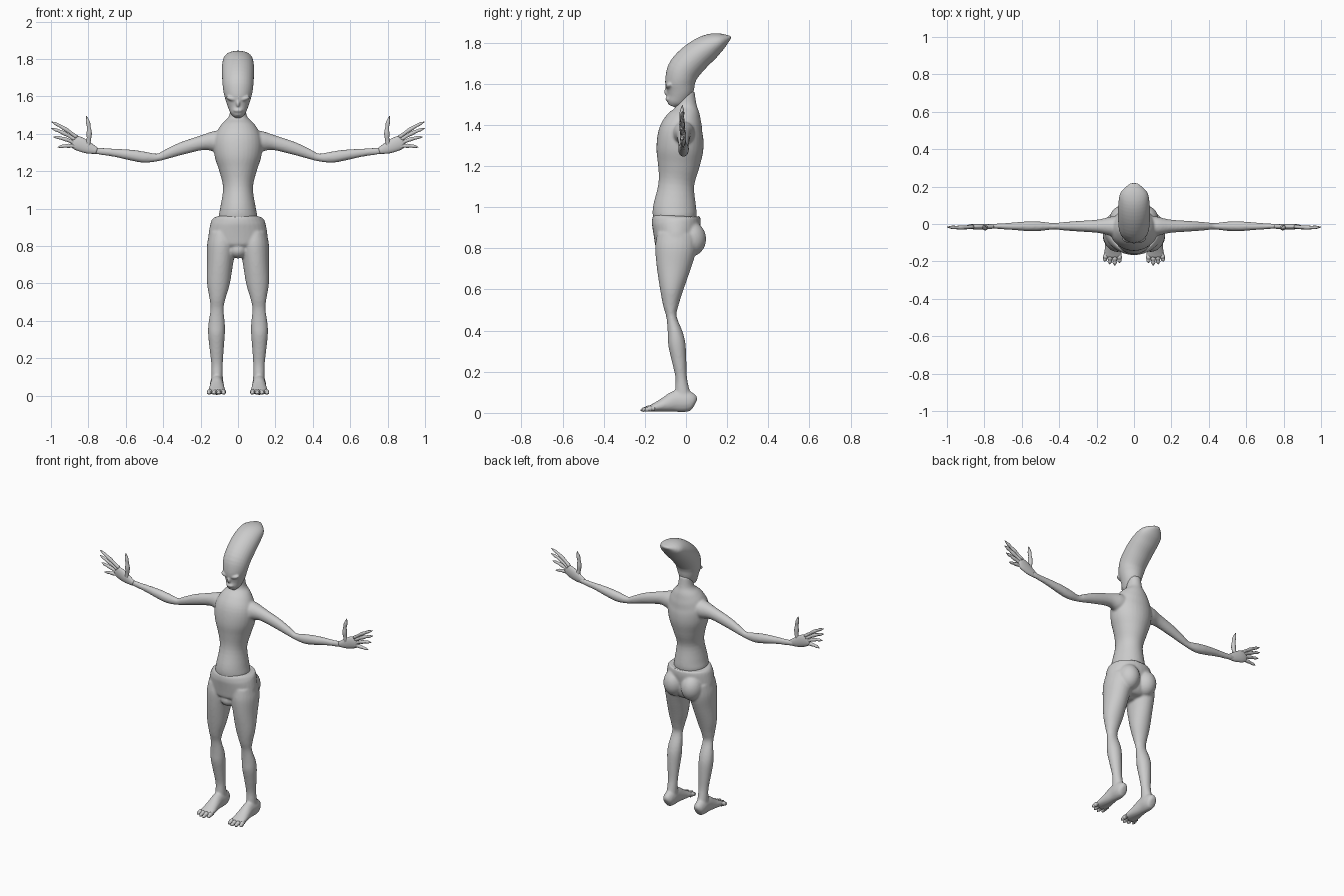
import bpy, bmesh, math
from mathutils import Vector, Matrix

X, Y = Vector((1, 0, 0)), Vector((0, 1, 0))


def spline(a, b, c, d, t):
    return [0.5 * (2 * q + (r - p) * t + (2 * p - 5 * q + 4 * r - s) * t * t
                   + (3 * q - p - 3 * r + s) * t ** 3) for p, q, r, s in zip(a, b, c, d)]


def loft(bm, rings, side, mirror=False, n=24, steps=4):
    """Smooth tube through rings (x, y, z, radius along side, other radius)."""
    pad = [rings[0]] + list(rings) + [rings[-1]]
    fine = [spline(*pad[i:i + 4], k / steps) for i in range(len(rings) - 1) for k in range(steps)]
    fine.append(rings[-1])
    pts = [Vector(r[:3]) for r in fine]
    for sx in ((1, -1) if mirror else (1,)):
        loops = []
        for i, r in enumerate(fine):
            t = (pts[min(i + 1, len(pts) - 1)] - pts[max(i - 1, 0)]).normalized()
            s = (side - t * side.dot(t)).normalized()
            v = t.cross(s)
            loop = []
            for k in range(n):
                a = 2 * math.pi * k / n
                p = pts[i] + s * math.cos(a) * max(r[3], .001) + v * math.sin(a) * max(r[4], .001)
                loop.append(bm.verts.new((p.x * sx, p.y, p.z)))
            loops.append(loop)
        for a, b in zip(loops, loops[1:]):
            for k in range(n):
                bm.faces.new((a[k], a[(k + 1) % n], b[(k + 1) % n], b[k]))
        bm.faces.new(loops[0])
        bm.faces.new(loops[-1])


def ball(bm, c, r, tilt=0, mirror=False):
    for sx in ((1, -1) if mirror else (1,)):
        m = (Matrix.Translation((c[0] * sx, c[1], c[2])) @ Matrix.Rotation(tilt * sx, 4, 'Y')
             @ Matrix.Diagonal((*r, 1)))
        bmesh.ops.create_uvsphere(bm, u_segments=24, v_segments=14, radius=1, matrix=m)


def digit(bm, a, b, r, bend, side):
    """Knuckled tapering finger or toe from a to b."""
    a, b, bend = Vector(a), Vector(b), Vector(bend)
    prof = [(0, 1), (.25, .85), (.45, 1.05), (.65, .75), (.8, .8), (1, .12)]
    loft(bm, [(*(a.lerp(b, t) + bend * math.sin(math.pi * t)), r * k, r * k) for t, k in prof],
         side, True, 10, 3)


def finish(name, bm, voxel=0, smooth=4):
    bmesh.ops.recalc_face_normals(bm, faces=bm.faces)
    for f in bm.faces:
        f.smooth = True
    me = bpy.data.meshes.new(name)
    bm.to_mesh(me)
    bm.free()
    ob = bpy.data.objects.new(name, me)
    bpy.context.collection.objects.link(ob)
    if voxel:
        m = ob.modifiers.new("blend", 'REMESH')
        m.mode = 'VOXEL'
        m.voxel_size = voxel
        m.use_smooth_shade = True
        s = ob.modifiers.new("soften", 'SMOOTH')
        s.factor = .5
        s.iterations = smooth
    return ob


# torso with neck and arms
bm = bmesh.new()
torso = [(.88, -.055, .09, .09), (.95, -.055, .104, .105), (1.0, -.055, .096, .105),
         (1.11, -.047, .08, .087), (1.2, -.036, .1, .101), (1.28, -.03, .125, .114),
         (1.36, -.025, .13, .109), (1.42, -.01, .108, .09), (1.46, .0, .08, .068),
         (1.495, .002, .048, .05), (1.56, .0, .04, .042)]
loft(bm, [(0, y, z, rx, ry) for z, y, rx, ry in torso], X, n=32)
arm = [(.06, 1.36, .055, .05), (.12, 1.36, .052, .056), (.19, 1.353, .036, .04),
       (.30, 1.322, .028, .034), (.38, 1.292, .022, .026), (.43, 1.274, .017, .021),
       (.50, 1.275, .025, .03), (.57, 1.286, .026, .029), (.66, 1.299, .019, .022),
       (.75, 1.308, .013, .018), (.785, 1.316, .012, .019)]
loft(bm, [(x, -.012, z, ry, rz) for x, z, ry, rz in arm], Y, True)
finish("torso_and_arms", bm, .007)

# hands
bm = bmesh.new()
palm = [(.755, 1.309, .011, .017), (.80, 1.325, .014, .031), (.845, 1.345, .015, .038),
        (.875, 1.358, .012, .034), (.888, 1.364, .006, .022)]
loft(bm, [(x, -.014, z, ry, rz) for x, z, ry, rz in palm], Y, True, 16)
for a, b in [((.862, 1.382), (.998, 1.465)), ((.872, 1.37), (1.0, 1.43)),
             ((.872, 1.35), (.987, 1.384)), ((.86, 1.332), (.965, 1.328))]:
    digit(bm, (a[0], -.014, a[1]), (b[0], -.016, b[1]), .011, (0, -.004, .006), Y)
digit(bm, (.805, -.014, 1.325), (.81, -.018, 1.495), .014, (-.012, -.004, 0), Y)
finish("hands", bm)

# hips, legs and feet
bm = bmesh.new()
hips = [(.958, -.05, .112, .104), (.948, -.05, .134, .116), (.92, -.047, .147, .119),
        (.85, -.047, .158, .108), (.8, -.045, .14, .1), (.76, -.05, .09, .07), (.74, -.05, .04, .03)]
loft(bm, [(0, y, z, rx, ry) for z, y, rx, ry in hips], X, n=32)
ball(bm, (.064, .022, .845), (.068, .076, .085), mirror=True)
ball(bm, (0, -.095, .78), (.05, .05, .046))
leg = [(.088, -.045, .87, .066, .095), (.089, -.05, .80, .077, .1), (.096, -.06, .71, .07, .084),
       (.105, -.07, .6, .061, .057), (.11, -.074, .52, .043, .037), (.112, -.07, .465, .035, .025),
       (.114, -.052, .385, .044, .037), (.115, -.044, .33, .045, .042), (.114, -.033, .25, .038, .035),
       (.112, -.023, .17, .031, .028), (.112, -.018, .11, .031, .035), (.112, -.01, .05, .033, .04)]
loft(bm, leg, X, True)
foot = [(.045, .045, .015, .022), (.033, .05, .03, .042), (.0, .056, .037, .052),
        (-.05, .056, .036, .052), (-.1, .041, .041, .037), (-.15, .027, .046, .022),
        (-.18, .02, .045, .014)]
loft(bm, [(.113, y, z, rx, rz) for y, z, rx, rz in foot], X, True)
finish("hips_and_legs", bm, .007)

# toes with claws
bm = bmesh.new()
for x, tip, y in [(.08, .076, -.208), (.103, .103, -.222), (.126, .13, -.215), (.147, .158, -.2)]:
    digit(bm, (x, -.155, .022), (tip, y, .011), .014, (0, 0, .004), X)
finish("toes", bm)

# swept-back head with face
bm = bmesh.new()
head = [(-.066, 1.49, .018, .02), (-.058, 1.508, .036, .04), (-.042, 1.535, .05, .055),
        (-.031, 1.57, .063, .068), (-.027, 1.62, .077, .074), (-.008, 1.672, .083, .078),
        (.05, 1.733, .086, .074), (.115, 1.78, .083, .063), (.17, 1.808, .07, .04),
        (.218, 1.827, .02, .006)]
loft(bm, [(0, y, z, rx, rp) for y, z, rx, rp in head], X, n=32)
ball(bm, (.034, -.08, 1.588), (.03, .02, .013), -.3, True)
ball(bm, (0, -.094, 1.562), (.01, .012, .02))
ball(bm, (0, -.084, 1.525), (.026, .016, .011))
finish("head", bm, .005, 3)
